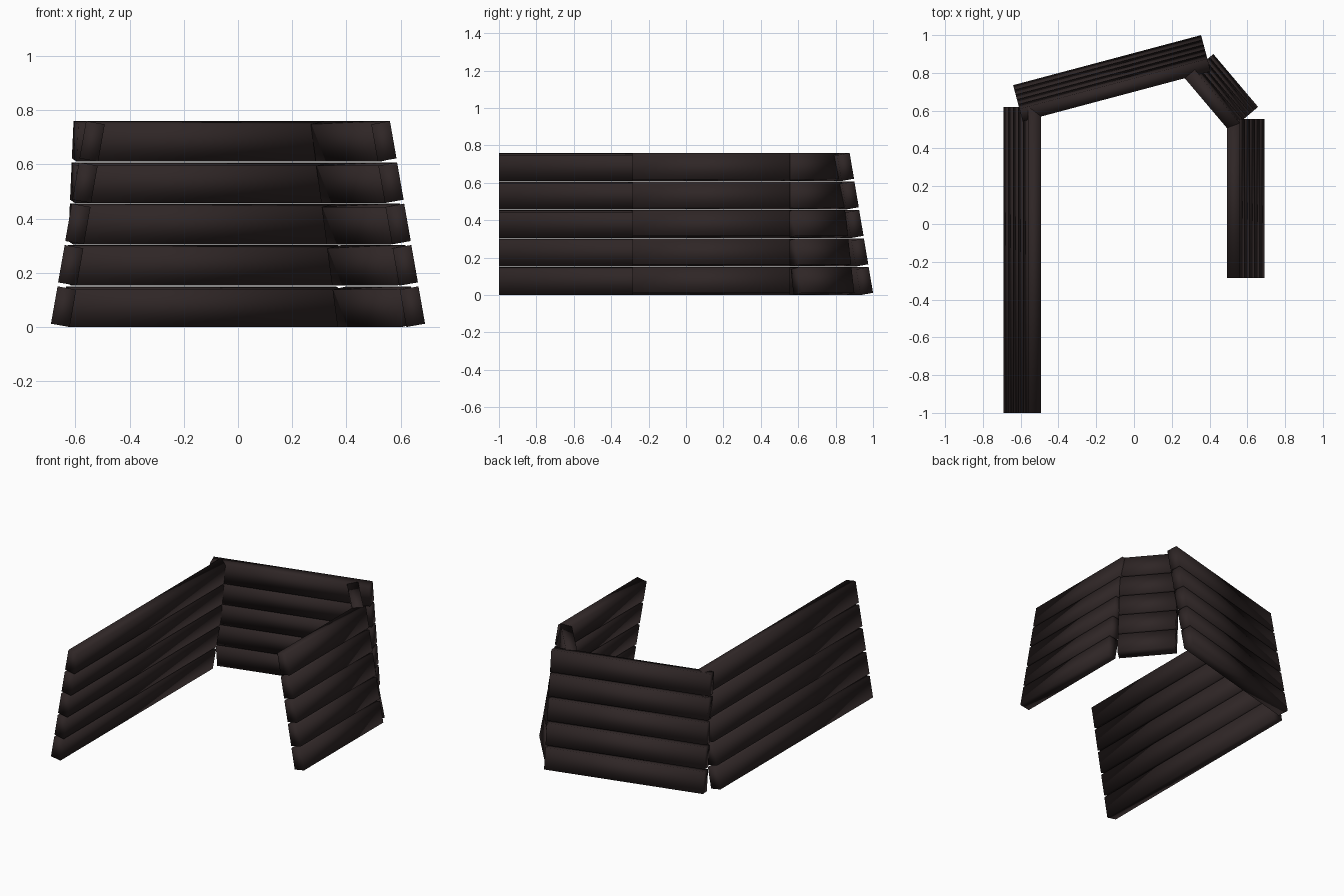
import bpy, bmesh, math
from mathutils import Vector

if "Cube" in bpy.data.objects:
    bpy.data.objects.remove(bpy.data.objects["Cube"])

wood = bpy.data.materials.new("dark brown timber")
wood.diffuse_color = (0.028, 0.019, 0.019, 1)
wood.use_nodes = True
wood.node_tree.nodes["Principled BSDF"].inputs["Base Color"].default_value = wood.diffuse_color

LEAN = math.radians(10)      # walls lean inward
THICK, HIGH = 0.07, 0.14     # plank cross-section
RISE, STEP = 0.1525, 0.0263  # offset per course
C, S = math.cos(LEAN), math.sin(LEAN)


def plank(name, start, end, course):
    """Tilted beam; start-end is the outer ground line, inward is to its right."""
    a, b = Vector((*start, 0)), Vector((*end, 0))
    along = (b - a).normalized()
    inward = Vector((along.y, -along.x, 0))
    d, z = STEP * course, RISE * course + THICK * S
    section = [(d, z), (d + THICK * C, z - THICK * S),
               (d + THICK * C + HIGH * S, z - THICK * S + HIGH * C),
               (d + HIGH * S, z + HIGH * C)]
    bm = bmesh.new()
    ends = [[bm.verts.new(p + inward * u + Vector((0, 0, v))) for u, v in section]
            for p in (a, b)]
    for ring in ends:
        bm.faces.new(ring)
    for i in range(4):
        j = (i + 1) % 4
        bm.faces.new((ends[0][i], ends[0][j], ends[1][j], ends[1][i]))
    bmesh.ops.recalc_face_normals(bm, faces=bm.faces)
    for f in bm.faces:
        f.smooth = True      # soft, log-like shading across the edges
    mesh = bpy.data.meshes.new(name)
    bm.to_mesh(mesh)
    bm.free()
    mesh.materials.append(wood)
    bpy.context.collection.objects.link(bpy.data.objects.new(name, mesh))


# Four wall runs, clockwise from above, five courses each
walls = {
    "left_wall": ((-0.69, -1.0), (-0.69, 0.62)),
    "back_wall": ((-0.64, 0.735), (0.355, 1.0)),
    "corner_wall": ((0.42, 0.90), (0.657, 0.62)),
    "right_wall": ((0.69, 0.557), (0.69, -0.285)),
}
for wall, (start, end) in walls.items():
    for course in range(5):
        plank(f"{wall}_plank_{course + 1}", start, end, course)
